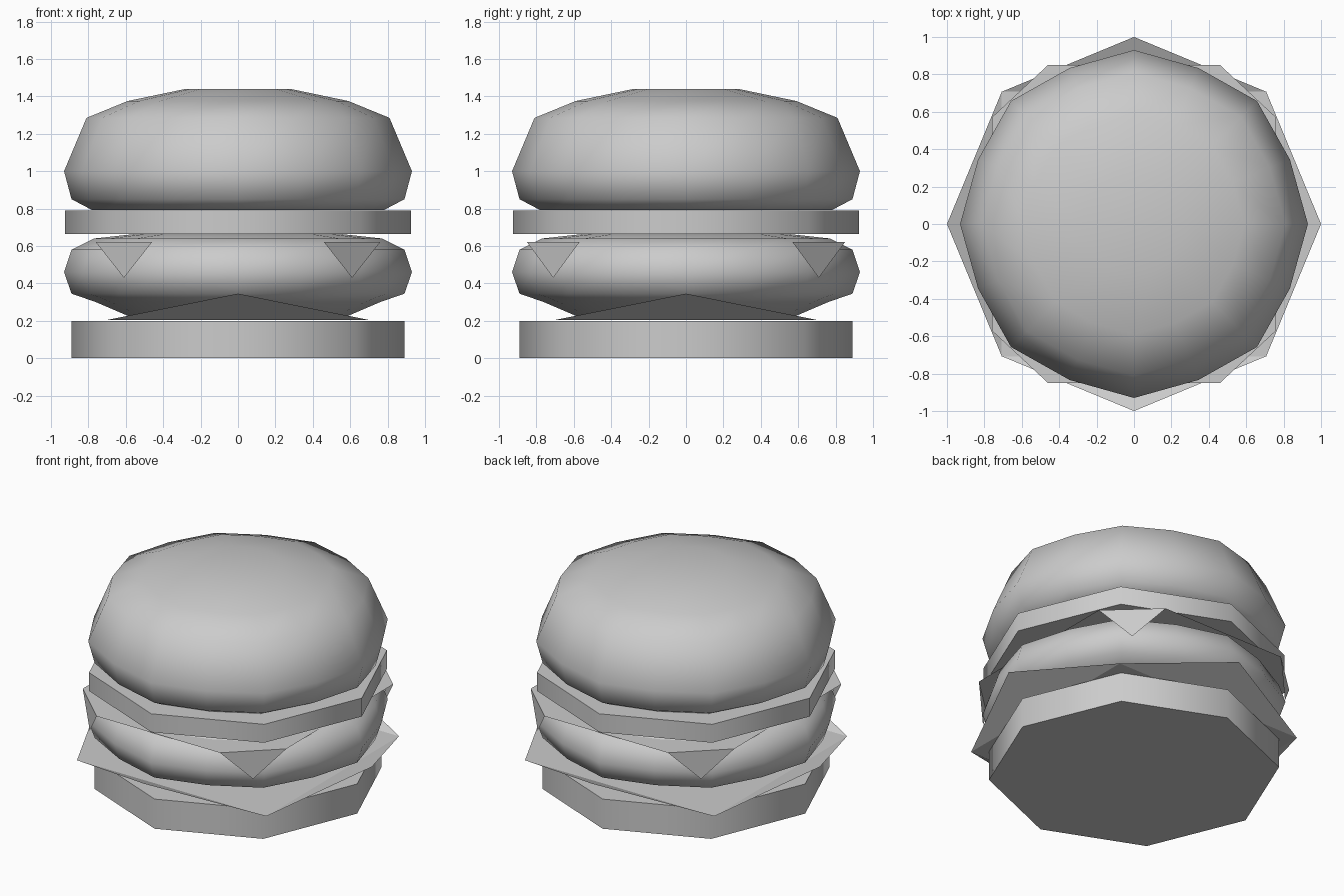
import bpy, math

if "Cube" in bpy.data.objects:
    bpy.data.objects.remove(bpy.data.objects["Cube"])

grey = bpy.data.materials.new("plain grey")
grey.diffuse_color = (0.6, 0.6, 0.6, 1)
grey.use_nodes = True
grey.node_tree.nodes["Principled BSDF"].inputs["Base Color"].default_value = grey.diffuse_color


def make(name, verts, faces, smooth=None):
    mesh = bpy.data.meshes.new(name)
    mesh.from_pydata(verts, [], faces)
    mesh.materials.append(grey)
    ob = bpy.data.objects.new(name, mesh)
    bpy.context.collection.objects.link(ob)
    if smooth:
        bpy.ops.object.select_all(action='DESELECT')
        ob.select_set(True)
        bpy.context.view_layer.objects.active = ob
        bpy.ops.object.shade_smooth_by_angle(angle=math.radians(smooth))
    return ob


def lathe(name, profile, sides, smooth, odd=1.0):
    """Closed revolve of (radius, z) from bottom to top; odd scales every second corner."""
    verts, faces = [], []
    for r, z in profile:
        for i in range(sides):
            a = 2 * math.pi * i / sides
            k = r * (odd if i % 2 else 1)
            verts.append((k * math.cos(a), k * math.sin(a), z))
    for j in range(len(profile) - 1):
        for i in range(sides):
            n = (i + 1) % sides
            faces.append((j * sides + i, j * sides + n,
                          (j + 1) * sides + n, (j + 1) * sides + i))
    top = (len(profile) - 1) * sides
    faces.append(tuple(reversed(range(sides))))
    faces.append(tuple(range(top, top + sides)))
    return make(name, verts, faces, smooth)


# Bottom bun: eight-sided slab
lathe("bottom_bun", [(0.89, 0), (0.89, 0.2)], 8, 50)

# Lettuce: thin sheet with four raised points
verts = []
for i in range(8):
    a = math.pi * i / 4
    verts.append((math.cos(a), math.sin(a), 0.203 if i % 2 else 0.345))
make("lettuce", verts, [(1, 3, 5, 7), (7, 0, 1), (1, 2, 3), (3, 4, 5), (5, 6, 7)])

# Patty: rounded disc
lathe("patty", [(0.55, 0.21), (0.76, 0.30), (0.89, 0.345), (0.93, 0.46),
                (0.89, 0.58), (0.77, 0.64), (0.55, 0.664)], 16, 60, 0.965)

# Cheese: thin sheet with four folded corners
verts, faces = [], []
for sx, sy in ((1, 1), (-1, 1), (-1, -1), (1, -1)):
    pair = [(0.76 * sx, 0.57 * sy, 0.62), (0.46 * sx, 0.85 * sy, 0.62)]
    if sx * sy < 0:
        pair.reverse()
    b = len(verts)
    verts += pair + [(0.61 * sx, 0.71 * sy, 0.43)]
    faces.append((b, b + 2, b + 1))
faces.append((0, 1, 3, 4, 6, 7, 9, 10))
make("cheese", verts, faces)

# Tomato: eight-sided slice
lathe("tomato", [(0.925, 0.665), (0.925, 0.789)], 8, 50)

# Top bun: rounded dome
lathe("top_bun", [(0.78, 0.792), (0.89, 0.85), (0.93, 1.0), (0.81, 1.285),
                  (0.59, 1.375), (0.28, 1.44)], 16, 60, 0.97)
